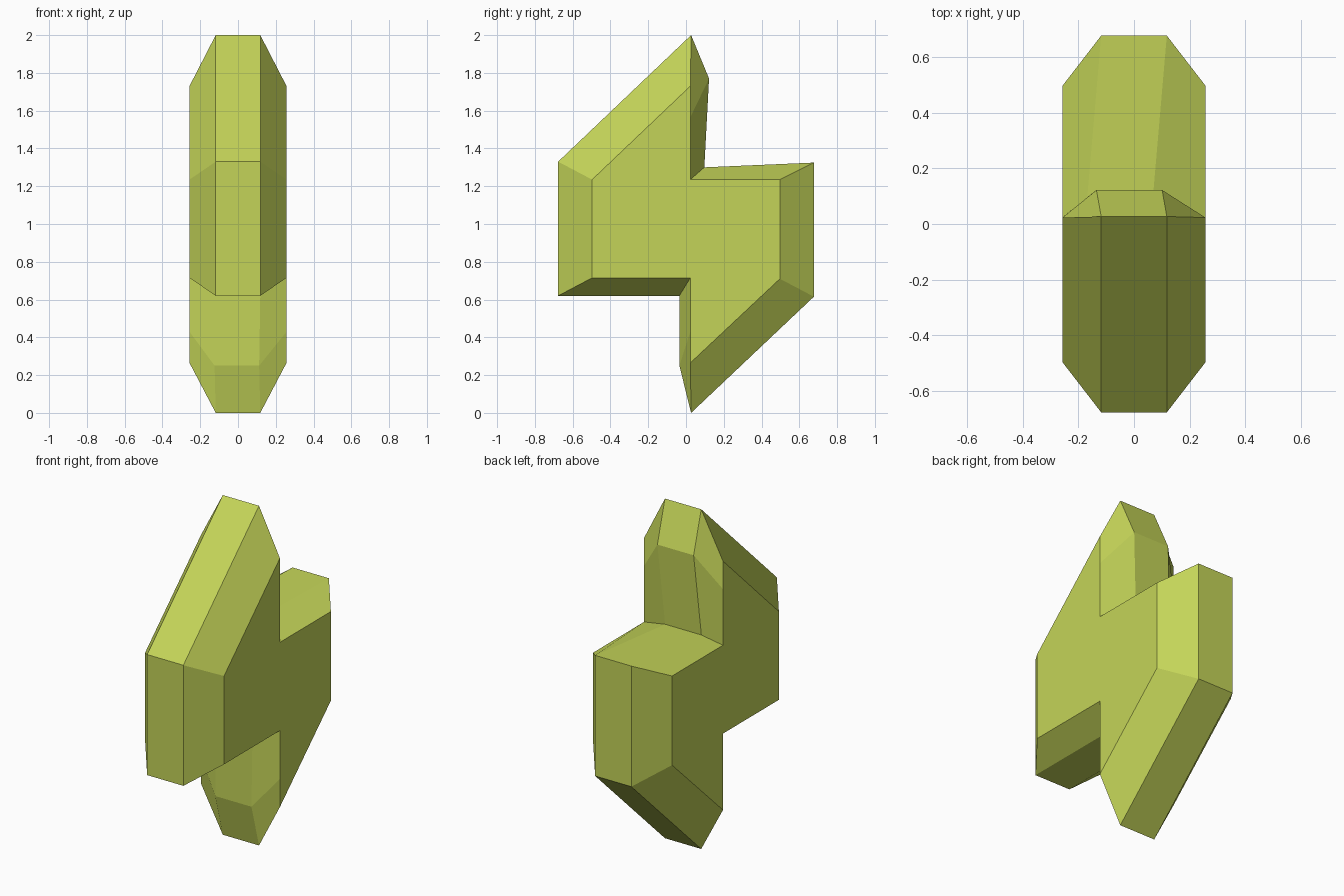
import bpy
import bmesh

cube = bpy.data.objects.get("Cube")
if cube:
    bpy.data.objects.remove(cube, do_unlink=True)

# Single flat colour
lime = bpy.data.materials.new("lime_green")
lime.use_nodes = True
colour = (0.552, 0.658, 0.098, 1)
lime.diffuse_color = colour
lime.node_tree.nodes["Principled BSDF"].inputs["Base Color"].default_value = colour

HALF_WIDTH = 0.257
RIM = 0.118

# Bolt outline (y, z): side face, then the matching rim around it
side = [(0.023, 1.73), (-0.497, 1.235), (-0.497, 0.715), (0.023, 0.715), (0.023, 0.43),
        (0.023, 0.265), (0.497, 0.71), (0.497, 1.235), (0.023, 1.235), (0.023, 1.565)]
rim = [(0.027, 2.0), (-0.677, 1.33), (-0.677, 0.62), (-0.035, 0.62), (-0.035, 0.25),
       (0.027, 0.0), (0.677, 0.615), (0.677, 1.325), (0.097, 1.30), (0.122, 1.77)]
# Sideways lean of the rim inside the notches
lean = {4: -0.006, 8: -0.05, 9: -0.017}

bm = bmesh.new()


def ring(points, x, shifts):
    return [bm.verts.new((x + shifts.get(i, 0), y, z)) for i, (y, z) in enumerate(points)]


rings = [ring(side, -HALF_WIDTH, {}), ring(rim, -RIM, lean),
         ring(rim, RIM, lean), ring(side, HALF_WIDTH, {})]

# Bevels and rim band
for a, b in zip(rings, rings[1:]):
    for i in range(len(a)):
        j = (i + 1) % len(a)
        bm.faces.new((a[i], a[j], b[j], b[i]))

# Flat side faces
bm.faces.new(rings[0])
bm.faces.new(rings[-1])
bmesh.ops.recalc_face_normals(bm, faces=bm.faces)

mesh = bpy.data.meshes.new("lightning_bolt")
bm.to_mesh(mesh)
bm.free()
mesh.materials.append(lime)
bolt = bpy.data.objects.new("lightning_bolt", mesh)
bpy.context.collection.objects.link(bolt)
